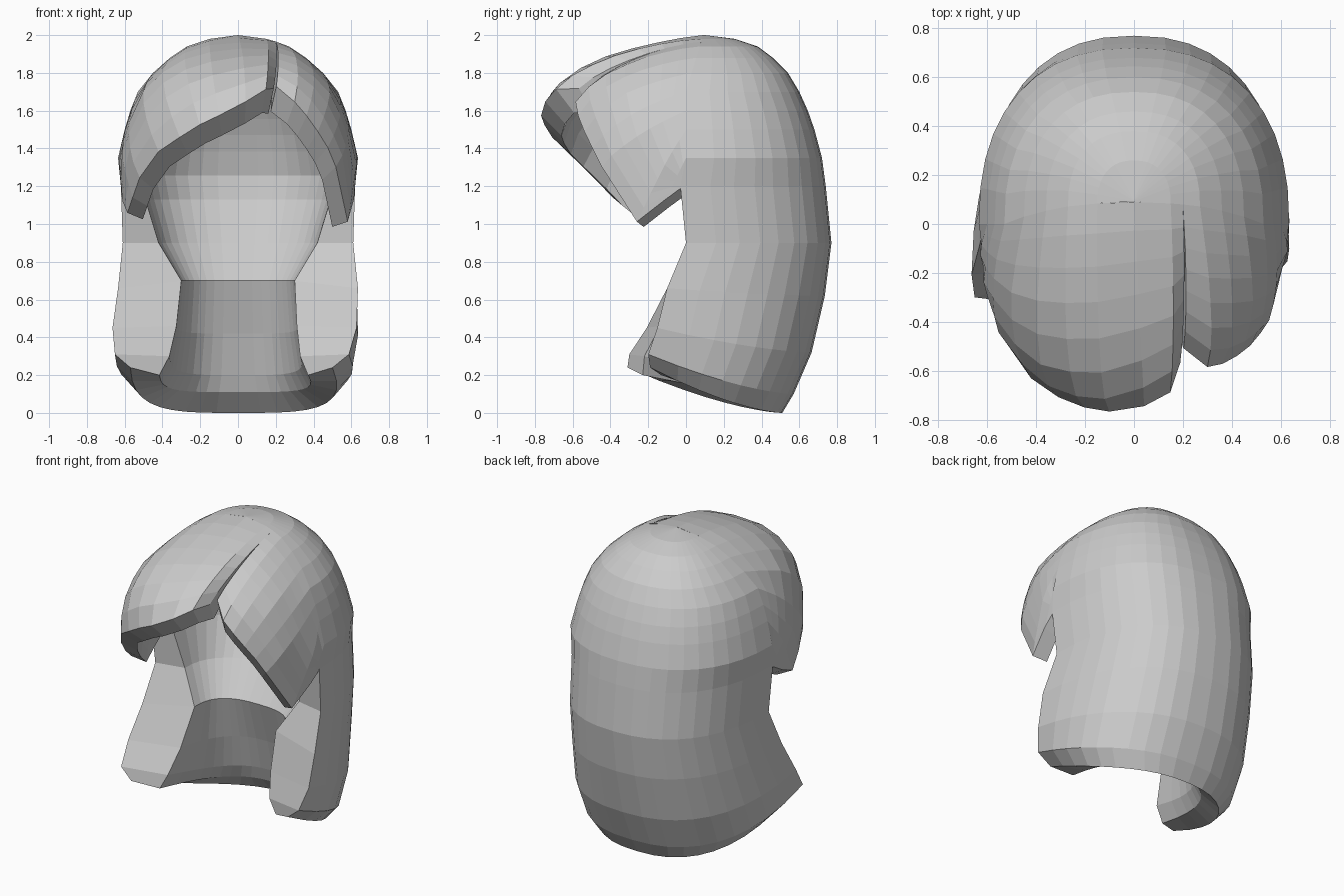
import bpy, bmesh, math
from mathutils import Vector

if "Cube" in bpy.data.objects:
    bpy.data.objects.remove(bpy.data.objects["Cube"])

# dome profile: z, half width, back y, front y
DOME = [(0.9, .61, .77, -.70), (1.2, .62, .74, -.76), (1.35, .635, .72, -.78), (1.5, .60, .68, -.78),
        (1.6, .57, .645, -.77), (1.7, .53, .60, -.72), (1.8, .45, .54, -.61),
        (1.88, .36, .46, -.45), (1.94, .27, .38, -.25), (1.98, .15, .26, -.06), (2.0, .001, .10, .08)]
CENTRE = Vector((0, 0, 1.1))


def mid_y(z):
    return max(0, z - 1.7) / .3 * .09


def dome_at(z):
    z = max(z, DOME[0][0])
    for p, q in zip(DOME, DOME[1:]):
        if z <= q[0]:
            t = (z - p[0]) / (q[0] - p[0])
            return [a + (b - a) * t for a, b in zip(p, q)][1:]


def inside(p):
    if p.z >= 2:
        return False
    a, yb, yf = dome_at(p.z)
    c = mid_y(p.z)
    b = yb - c if p.y > c else c - yf
    return abs(p.x / a) ** 2.35 + abs((p.y - c) / b) ** 2.35 < 1


def project(p):
    d = (p - CENTRE).normalized()
    lo, hi = 0, 1.5
    for _ in range(30):
        m = (lo + hi) / 2
        if inside(CENTRE + d * m):
            lo = m
        else:
            hi = m
    return CENTRE + d * lo


def shell(name, outer, inner):
    """Closed thick shell from matching columns of outer and inner points."""
    cols = [o + i[::-1] for o, i in zip(outer, inner)]
    cols = [inner[0] + inner[0][::-1]] + cols + [inner[-1] + inner[-1][::-1]]
    bm = bmesh.new()
    grid = [[bm.verts.new(p) for p in c] for c in cols]
    n = len(cols[0])
    for a, b in zip(grid, grid[1:]):
        for j in range(n):
            k = (j + 1) % n
            bm.faces.new((a[j], b[j], b[k], a[k]))
    bmesh.ops.remove_doubles(bm, verts=bm.verts, dist=.0025)
    bmesh.ops.recalc_face_normals(bm, faces=bm.faces)
    me = bpy.data.meshes.new(name)
    bm.to_mesh(me)
    bm.free()
    ob = bpy.data.objects.new(name, me)
    bpy.context.collection.objects.link(ob)
    return ob


# back and sides: (z back, z front, half width, back y, front y) per level
OUT = [(0, .24, .55, .51, -.25), (.10, .31, .635, .57, -.25), (.32, .45, .655, .665, -.18),
       (.62, .66, .635, .735, -.10), (.9, .9, .61, .77, 0), (1.2, 1.2, .62, .74, -.03)]
INN = [(.11, .20, .40, .40, -.18), (.2, .3, .35, .37, -.18), (.42, .46, .32, .31, -.12),
       (.7, .7, .30, .22, -.03), (.9, .9, .42, .38, .04), (1.13, 1.13, .49, .57, .02)]
for z, a, yb, yf in DOME[2:]:
    OUT.append((z, z, a, yb, mid_y(z)))
    zi = 1.13 + (z - 1.2) * .85
    INN.append((zi, zi, a * .82, mid_y(z) + (yb - mid_y(z)) * .81, mid_y(z) + .01))


def section(level, ang, power=.85):
    zb, zf, a, yb, yf = level
    c, s = math.cos(ang), max(0, math.sin(ang)) ** power
    x = a * math.copysign(abs(c) ** power, c)
    y = yf + (yb - yf) * s
    w = 1 - s
    low = max(0, 1 - zb / .6)
    if x < 0:                       # left side reaches further forward
        y -= .06 * w * low
        x -= .02 * w * low
    else:                           # right side bulges, then tucks in
        y += .06 * w * low
        x *= 1 + (.04 - .13 * w * w) * low
    return Vector((x, y, zb + (zf - zb) * w ** 1.5))


N = 20
angles = [math.pi * i / N for i in range(N + 1)]
shell("back_hair", [[section(l, t) for l in OUT] for t in angles],
      [[section(l, t, .75 if l[0] < .8 else .85) for l in INN] for t in angles])

# arch across the crown where the fringe meets the back hair
SIDE = [Vector((a, mid_y(z), z)) for z, a, _, _ in DOME[1:]][::-1]
SIDE[-1].y = -.03
PART = Vector((.2, mid_y(1.966), 1.966))
RIGHT = [PART] + SIDE[2:]
LEFT = [PART, SIDE[1]] + [Vector((-p.x, p.y, p.z)) for p in SIDE]


# fringe locks: strands swept from the crown arch to a lower edge
def fringe(name, arch, edge, squash, end_scale, rows=7):
    outer, inner = [], []
    for i, (start, e) in enumerate(zip(arch, edge)):
        o, n = [], []
        for j in range(rows + 1):
            v = j / rows
            p = project(start.lerp(Vector(e), v)) if j else start.copy()
            if p.y < 0 and j:
                p.y *= squash
            k = 1
            if i == 0:
                k = 1 - (1 - end_scale) * v   # edge rolls into the parting
            o.append(CENTRE + (p - CENTRE) * k)
            q = CENTRE + (p - CENTRE) * (k - .14)
            q.z -= .04 * v ** 4
            n.append(q)
        outer.append(o)
        inner.append(n)
    shell(name, outer, inner)


fringe("left_fringe", LEFT,
       [(.19, -.57, 1.72), (.14, -.65, 1.68), (.04, -.72, 1.63), (-.1, -.76, 1.57), (-.2, -.74, 1.52),
        (-.3, -.69, 1.45), (-.4, -.6, 1.37), (-.5, -.47, 1.24), (-.545, -.38, 1.14),
        (-.575, -.28, 1.06), (-.61, -.15, 1.12), (-.62, -.03, 1.19)], 1, .93)
fringe("right_fringe", RIGHT,
       [(.2, -.57, 1.72), (.28, -.62, 1.61), (.33, -.59, 1.53), (.38, -.55, 1.45), (.42, -.5, 1.37),
        (.46, -.45, 1.28), (.53, -.27, 1.02), (.6, -.12, 1.13), (.615, -.03, 1.19)], .88, .95)
